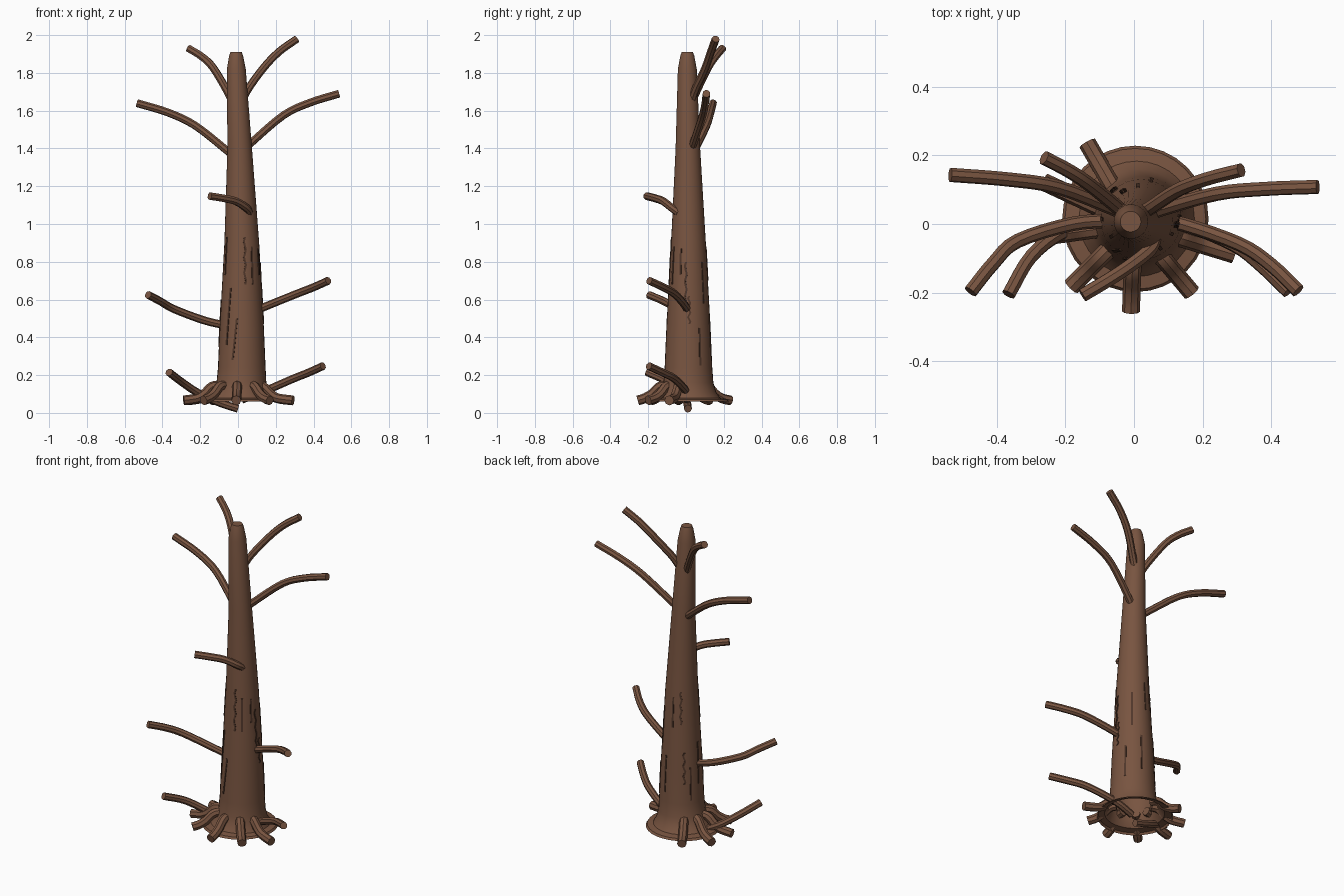
import bpy, bmesh, math
from mathutils import Vector

if "Cube" in bpy.data.objects:
    bpy.data.objects.remove(bpy.data.objects["Cube"], do_unlink=True)


def material(name, rgb):
    m = bpy.data.materials.new(name)
    m.use_nodes = True
    m.diffuse_color = (*rgb, 1)
    bsdf = m.node_tree.nodes["Principled BSDF"]
    bsdf.inputs["Base Color"].default_value = (*rgb, 1)
    bsdf.inputs["Roughness"].default_value = 0.9
    return m


BARK = material("bark brown", (0.19, 0.09, 0.052))
GROOVE = material("dark bark", (0.08, 0.038, 0.023))

# Trunk profile: height, radius, centre x, centre y
TRUNK = [(0.06, 0.213, 0.004, 0.015), (0.072, 0.205, 0.004, 0.015),
         (0.078, 0.168, 0.008, 0.015), (0.11, 0.146, 0.014, 0.014),
         (0.16, 0.132, 0.018, 0.013), (0.24, 0.126, 0.02, 0.013),
         (0.45, 0.117, 0.02, 0.013), (0.9, 0.092, 0.02, 0.013),
         (1.4, 0.065, 0.009, 0.01), (1.82, 0.05, -0.009, 0.007),
         (1.89, 0.037, -0.01, 0.007), (1.91, 0.03, -0.01, 0.007)]


def trunk_at(z):
    """Radius and centre of the trunk at a height."""
    for a, b in zip(TRUNK, TRUNK[1:]):
        if z <= b[0]:
            t = (z - a[0]) / (b[0] - a[0])
            return [p + (q - p) * t for p, q in zip(a[1:], b[1:])]
    return TRUNK[-1][1:]


def finish(bm, name, mat, angle=40):
    bmesh.ops.recalc_face_normals(bm, faces=bm.faces)
    me = bpy.data.meshes.new(name)
    bm.to_mesh(me)
    bm.free()
    ob = bpy.data.objects.new(name, me)
    me.materials.append(mat)
    bpy.context.collection.objects.link(ob)
    bpy.ops.object.select_all(action='DESELECT')
    ob.select_set(True)
    bpy.context.view_layer.objects.active = ob
    bpy.ops.object.shade_smooth_by_angle(angle=math.radians(angle))
    return ob


def bridge(bm, rings):
    for a, b in zip(rings, rings[1:]):
        n = len(a)
        for i in range(n):
            bm.faces.new((a[i], a[(i + 1) % n], b[(i + 1) % n], b[i]))


# Trunk: leaning lathe, open underneath
bm = bmesh.new()
SEG = 32
rings = []
for z, r, cx, cy in TRUNK:
    rings.append([bm.verts.new((cx + r * math.cos(i * math.tau / SEG),
                                cy + r * math.sin(i * math.tau / SEG), z))
                  for i in range(SEG)])
bridge(bm, rings)
bm.faces.new(rings[-1])
finish(bm, "trunk", BARK)


def smooth_path(pts, steps=4):
    """Catmull-Rom curve through the points."""
    p = [Vector(q) for q in pts]
    p = [2 * p[0] - p[1]] + p + [2 * p[-1] - p[-2]]
    out = []
    for i in range(1, len(p) - 2):
        a, b, c, d = p[i - 1:i + 3]
        for k in range(steps):
            t = k / steps
            out.append(0.5 * (2 * b + (c - a) * t + (2 * a - 5 * b + 4 * c - d) * t * t
                              + (3 * b - a - 3 * c + d) * t ** 3))
    return out + [p[-2]]


def limb(name, pts, radius, sides=8):
    """Eight-sided tube along a path with flat cut ends."""
    path = smooth_path(pts)
    bm = bmesh.new()
    rings = []
    side = None
    for i, c in enumerate(path):
        t = (path[min(i + 1, len(path) - 1)] - path[max(i - 1, 0)]).normalized()
        ref = side if side else (Vector((0, 0, 1)) if abs(t.z) < 0.9 else Vector((1, 0, 0)))
        side = (ref - t * ref.dot(t)).normalized()
        up = t.cross(side)
        rings.append([bm.verts.new(c + radius * (math.cos(a) * side + math.sin(a) * up))
                      for a in (k * math.tau / sides for k in range(sides))])
    bridge(bm, rings)
    bm.faces.new(rings[0])
    bm.faces.new(rings[-1])
    finish(bm, name, BARK, 30)


# Branches
BRANCHES = {
    "top_left_branch": [(0.0, 0.02, 1.6), (0.045, 0.045, 1.7), (0.13, 0.1, 1.82), (0.215, 0.132, 1.91), (0.312, 0.157, 1.98)],
    "top_right_branch": [(-0.01, 0.015, 1.6), (-0.05, 0.05, 1.69), (-0.13, 0.115, 1.825), (-0.19, 0.155, 1.885), (-0.262, 0.193, 1.93)],
    "upper_left_branch": [(0.02, 0.02, 1.38), (0.07, 0.04, 1.43), (0.24, 0.088, 1.575), (0.38, 0.102, 1.642), (0.535, 0.108, 1.69)],
    "upper_right_branch": [(0.0, 0.02, 1.34), (-0.06, 0.045, 1.39), (-0.225, 0.108, 1.52), (-0.37, 0.13, 1.59), (-0.535, 0.143, 1.64)],
    "middle_front_branch": [(0.06, -0.04, 1.06), (0.045, -0.075, 1.085), (-0.01, -0.12, 1.12), (-0.07, -0.16, 1.135), (-0.15, -0.208, 1.148)],
    "lower_left_branch": [(0.07, 0.01, 0.53), (0.15, -0.003, 0.565), (0.31, -0.06, 0.63), (0.4, -0.12, 0.665), (0.478, -0.195, 0.7)],
    "lower_right_branch": [(-0.05, 0.01, 0.46), (-0.18, 0.0, 0.49), (-0.34, -0.05, 0.55), (-0.41, -0.115, 0.59), (-0.476, -0.197, 0.625)],
    "bottom_left_branch": [(0.02, 0.005, 0.07), (0.14, 0.0, 0.115), (0.29, -0.06, 0.18), (0.37, -0.12, 0.212), (0.45, -0.197, 0.248)],
    "bottom_right_branch": [(0.0, 0.01, 0.022), (-0.1, 0.005, 0.055), (-0.21, -0.025, 0.105), (-0.3, -0.095, 0.165), (-0.365, -0.205, 0.215)],
}
for name, pts in BRANCHES.items():
    limb(name, pts, 0.021)

# Roots spread over the base flare: angle, reach
ROOTS = [(-17, 0.305), (-50, 0.262), (-92, 0.255), (-135, 0.258),
         (-172, 0.29), (155, 0.29), (120, 0.272)]
for n, (deg, reach) in enumerate(ROOTS):
    a = math.radians(deg)
    stations = [(0.1, 0.145), (0.14, 0.138), (0.18, 0.1), (0.22, 0.077), (reach, 0.066)]
    limb(f"root_{n + 1}", [(r * math.cos(a), r * math.sin(a), z) for r, z in stations], 0.026)

# Bark grooves: angle, bottom, top, sideways drift (degrees), waviness (degrees)
GROOVES = [(-128, 0.36, 0.66, 8, 0), (-108, 0.28, 0.5, 10, 0), (-80, 0.68, 0.93, 0, 3),
           (-56, 0.68, 0.88, 0, 0), (-150, 0.73, 0.93, 0, 0), (-25, 0.73, 0.87, 0, 0),
           (-8, 0.55, 0.8, 0, 3), (2, 0.47, 0.62, 0, 3), (30, 0.25, 0.45, 0, 0),
           (48, 0.58, 0.8, 0, 0), (75, 0.3, 0.52, 0, 0), (122, 0.72, 0.92, 0, 3),
           (132, 0.36, 0.55, 0, 3), (150, 0.26, 0.46, 0, 0), (95, 0.7, 0.88, 0, 0),
           (178, 0.35, 0.6, 4, 0)]
for n, (deg, z0, z1, drift, wave) in enumerate(GROOVES):
    bm = bmesh.new()
    rings = []
    for k in range(13):
        t = k / 12
        z = z0 + (z1 - z0) * t
        r, cx, cy = trunk_at(z)
        mid = math.radians(deg + drift * (t - 0.5) + wave * math.sin(k * 1.6))
        half = 0.005 / r
        rings.append([bm.verts.new((cx + q * math.cos(a), cy + q * math.sin(a), z))
                      for a, q in ((mid - half, r - 0.003), (mid - half, r + 0.003),
                                   (mid + half, r + 0.003), (mid + half, r - 0.003))])
    bridge(bm, rings)
    bm.faces.new(rings[0])
    bm.faces.new(rings[-1])
    finish(bm, f"bark_groove_{n + 1}", GROOVE)
